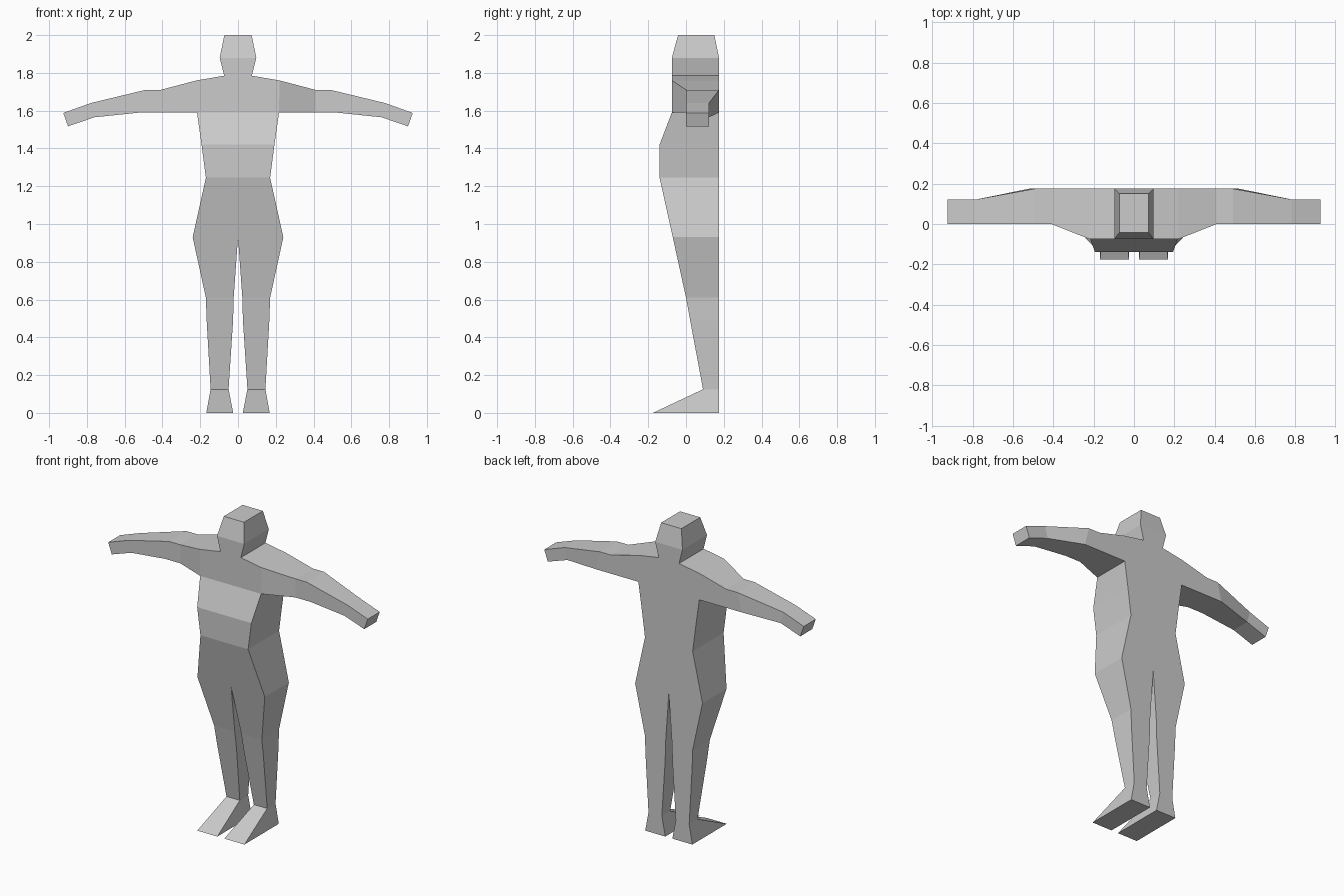
import bpy
import bmesh

cube = bpy.data.objects.get("Cube")
if cube:
    bpy.data.objects.remove(cube)

BACK = 0.175
bm = bmesh.new()


def loft(rings, open_sides=lambda i: (), cap_start=False, cap_end=False):
    """Bridge four-corner rings, leaving out the sides that join other parts."""
    loops = [[bm.verts.new(p) for p in ring] for ring in rings]
    for i, (a, b) in enumerate(zip(loops, loops[1:])):
        for k in range(4):
            if k not in open_sides(i):
                n = (k + 1) % 4
                bm.faces.new((a[k], a[n], b[n], b[k]))
    if cap_start:
        bm.faces.new(loops[0][::-1])
    if cap_end:
        bm.faces.new(loops[-1])


def level(z, inner, outer, front, back=BACK):
    """Horizontal ring: sides run front, outer, back, inner."""
    return [(inner, front, z), (outer, front, z), (outer, back, z), (inner, back, z)]


def cuff(top, bottom, front, back):
    """Ring across the arm, from (x, z) of its upper and lower edges."""
    return [(bottom[0], front, bottom[1]), (bottom[0], back, bottom[1]),
            (top[0], back, top[1]), (top[0], front, top[1])]


# Leg and foot
hip = level(0.93, 0, 0.24, -0.07)
loft([level(0, 0.025, 0.168, -0.175),
      level(0.125, 0.05, 0.145, 0.09),
      level(0.49, 0.026, 0.166, 0.022),
      level(0.61, 0.023, 0.17, 0.0),
      hip], cap_start=True)

# Half torso: open along the middle, and where the arm joins the chest
neck = level(1.785, 0, 0.073, -0.075)
loft([hip,
      level(1.245, 0, 0.17, -0.14),
      level(1.42, 0, 0.193, -0.14),
      level(1.59, 0, 0.217, -0.075),
      level(1.76, 0, 0.22, -0.075),
      neck], open_sides=lambda i: (1, 3) if i == 3 else (3,))

# Half head
loft([neck,
      level(1.88, 0, 0.097, -0.075),
      level(2.0, 0, 0.072, -0.042, 0.15)],
     open_sides=lambda i: (3,), cap_end=True)

# Arm
loft([cuff((0.22, 1.76), (0.217, 1.59), -0.075, BACK),
      cuff((0.41, 1.71), (0.41, 1.59), 0, BACK),
      cuff((0.49, 1.71), (0.52, 1.59), 0, BACK),
      cuff((0.78, 1.64), (0.76, 1.565), 0, 0.122),
      cuff((0.925, 1.588), (0.9, 1.517), 0, 0.122)], cap_end=True)

# Weld the parts into one skin
bmesh.ops.remove_doubles(bm, verts=bm.verts, dist=0.0005)
bmesh.ops.recalc_face_normals(bm, faces=bm.faces)
mesh = bpy.data.meshes.new("body")
bm.to_mesh(mesh)
bm.free()
# The half skin is open, so make sure it faces outward
if next(p for p in mesh.polygons if p.center.z < 0.001).normal.z > 0:
    mesh.flip_normals()

body = bpy.data.objects.new("body", mesh)
bpy.context.collection.objects.link(body)
mirror = body.modifiers.new("mirror", 'MIRROR')
mirror.use_clip = True

# Plain grey
GREY = (0.6, 0.6, 0.6, 1)
mat = bpy.data.materials.new("grey")
mat.use_nodes = True
mat.diffuse_color = GREY
mat.node_tree.nodes["Principled BSDF"].inputs["Base Color"].default_value = GREY
mesh.materials.append(mat)
